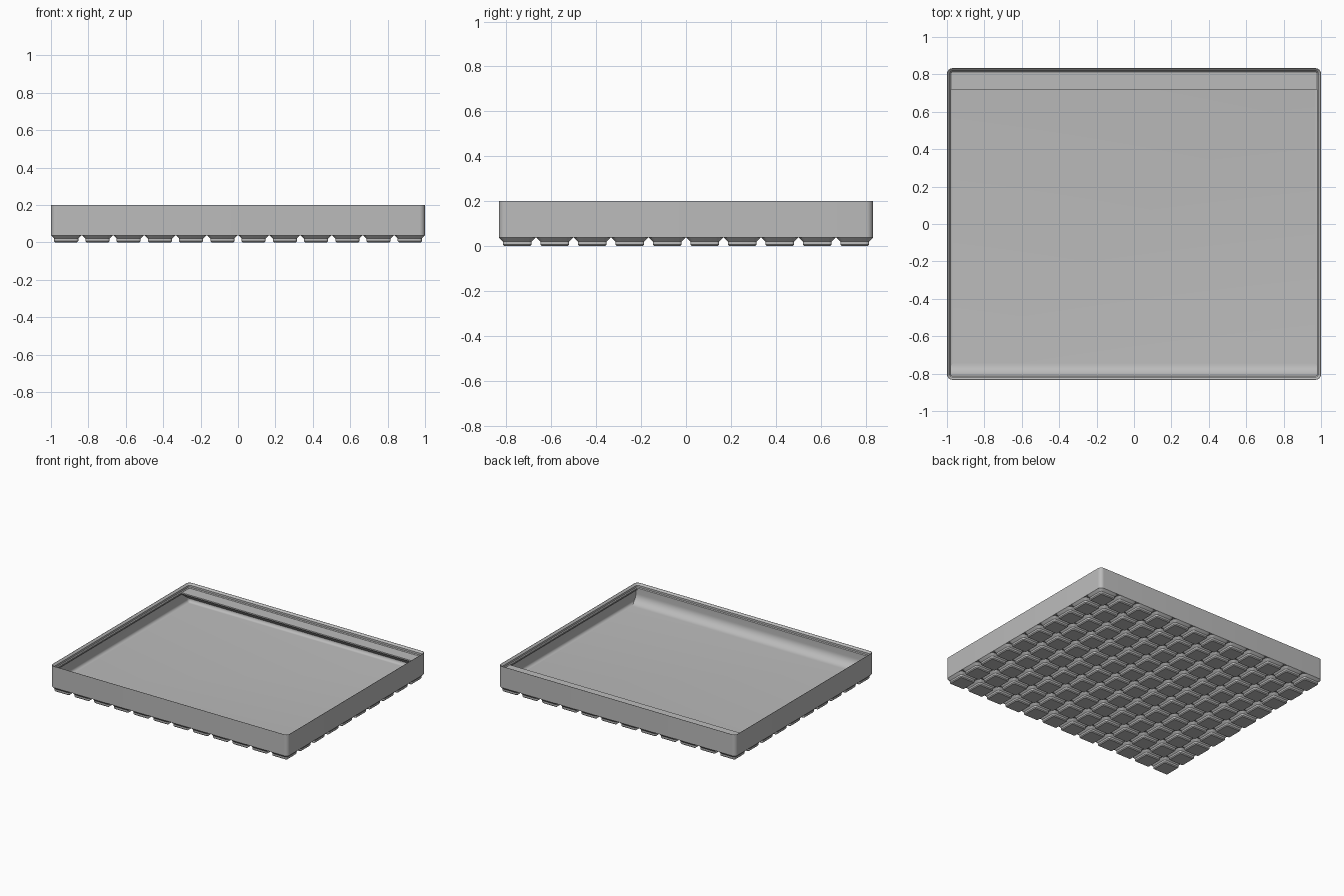
import bpy, bmesh, math

cube = bpy.data.objects.get("Cube")
if cube:
    bpy.data.objects.remove(cube, do_unlink=True)

MM = 2 / 251.5              # one millimetre in model units
HALF_X, HALF_Y = 125.75, 104.75
RADIUS, PITCH = 3.75, 21
COLS, ROWS = 12, 10
FLOOR, BASE, FILLET = 7, 4.75, 2.8
WALL, LIP = 0.95, 2.6       # wall thickness and lip overhang

grey = bpy.data.materials.new("grey plastic")
grey.use_nodes = True
COLOUR = (0.5, 0.5, 0.5, 1)
grey.diffuse_color = COLOUR
grey.node_tree.nodes["Principled BSDF"].inputs["Base Color"].default_value = COLOUR


def finish(bm, name):
    bmesh.ops.recalc_face_normals(bm, faces=bm.faces)
    bmesh.ops.scale(bm, vec=(MM, MM, MM), verts=bm.verts)
    mesh = bpy.data.meshes.new(name)
    bm.to_mesh(mesh)
    bm.free()
    mesh.materials.append(grey)
    obj = bpy.data.objects.new(name, mesh)
    bpy.context.collection.objects.link(obj)
    bpy.ops.object.select_all(action="DESELECT")
    obj.select_set(True)
    bpy.context.view_layer.objects.active = obj
    bpy.ops.object.shade_smooth_by_angle(angle=math.radians(30))
    return obj


def ring(bm, cx, cy, hx, hy, inset, z, steps):
    """Rounded rectangle of vertices, shrunk by the inset."""
    r = max(RADIUS - inset, 0.4)
    verts = []
    for quarter, (sx, sy) in enumerate([(1, 1), (-1, 1), (-1, -1), (1, -1)]):
        for i in range(steps + 1):
            a = math.pi / 2 * (quarter + i / steps)
            verts.append(bm.verts.new((cx + sx * (hx - inset - r) + r * math.cos(a),
                                       cy + sy * (hy - inset - r) + r * math.sin(a), z)))
    return verts


def loft(bm, cx, cy, hx, hy, profile, steps):
    """Closed solid through rounded rectangles given as (inset, z)."""
    rings = [ring(bm, cx, cy, hx, hy, inset, z, steps) for inset, z in profile]
    n = len(rings[0])
    for low, high in zip(rings, rings[1:]):
        for i in range(n):
            j = (i + 1) % n
            bm.faces.new((low[i], low[j], high[j], high[i]))
    bm.faces.new(rings[0])
    bm.faces.new(rings[-1])


def bar(name, section):
    """Section given as (y, z), run across the inside of the tray."""
    bm = bmesh.new()
    hx = HALF_X - 1.1
    ends = [[bm.verts.new((x, y, z)) for y, z in section] for x in (-hx, hx)]
    n = len(section)
    for i in range(n):
        j = (i + 1) % n
        bm.faces.new((ends[0][i], ends[0][j], ends[1][j], ends[1][i]))
    for end in ends:
        bm.faces.new(end)
    return finish(bm, name)


# Tray shell: outer wall, stepped rim, overhang, inner wall, rounded floor edge
shell = [(0, BASE), (0, 25.15), (0.25, 25.15), (1.9, 23.5), (1.9, 21.7),
         (LIP, 21), (LIP, 19.8), (WALL, 18.15)]
for k in range(7):
    a = math.pi / 2 * k / 6
    shell.append((WALL + FILLET * (1 - math.cos(a)), FLOOR + FILLET * (1 - math.sin(a))))
bm = bmesh.new()
loft(bm, 0, 0, HALF_X, HALF_Y, shell, 8)
finish(bm, "tray_shell")

# Grid of stepped feet
bm = bmesh.new()
half = PITCH / 2 - 0.25
for col in range(COLS):
    for row in range(ROWS):
        loft(bm, (col - (COLS - 1) / 2) * PITCH, (row - (ROWS - 1) / 2) * PITCH, half, half,
             [(2.95, 0), (2.15, 0.8), (2.15, 2.6), (0, BASE)], 4)
finish(bm, "feet")

# Label shelf along the back wall, with a sloping underside
back, edge, top = HALF_Y - 1.1, HALF_Y - 14.2, 20.9
drop = (back - edge) * math.tan(math.radians(36))
bar("label_shelf", [(back, top), (edge, top), (edge, top - 1.2), (back, top - 1.2 - drop)])

# Curved finger scoop along the front wall
scoop_r, face = 8.5, -HALF_Y + LIP
section = [(-HALF_Y + 1.1, FLOOR - 0.5), (-HALF_Y + 1.1, 19.8), (face, 19.8)]
for k in range(13):
    a = math.pi / 2 * k / 12
    section.append((face + scoop_r * (1 - math.cos(a)), FLOOR + scoop_r * (1 - math.sin(a))))
section.append((face + scoop_r, FLOOR - 0.5))
bar("finger_scoop", section)
